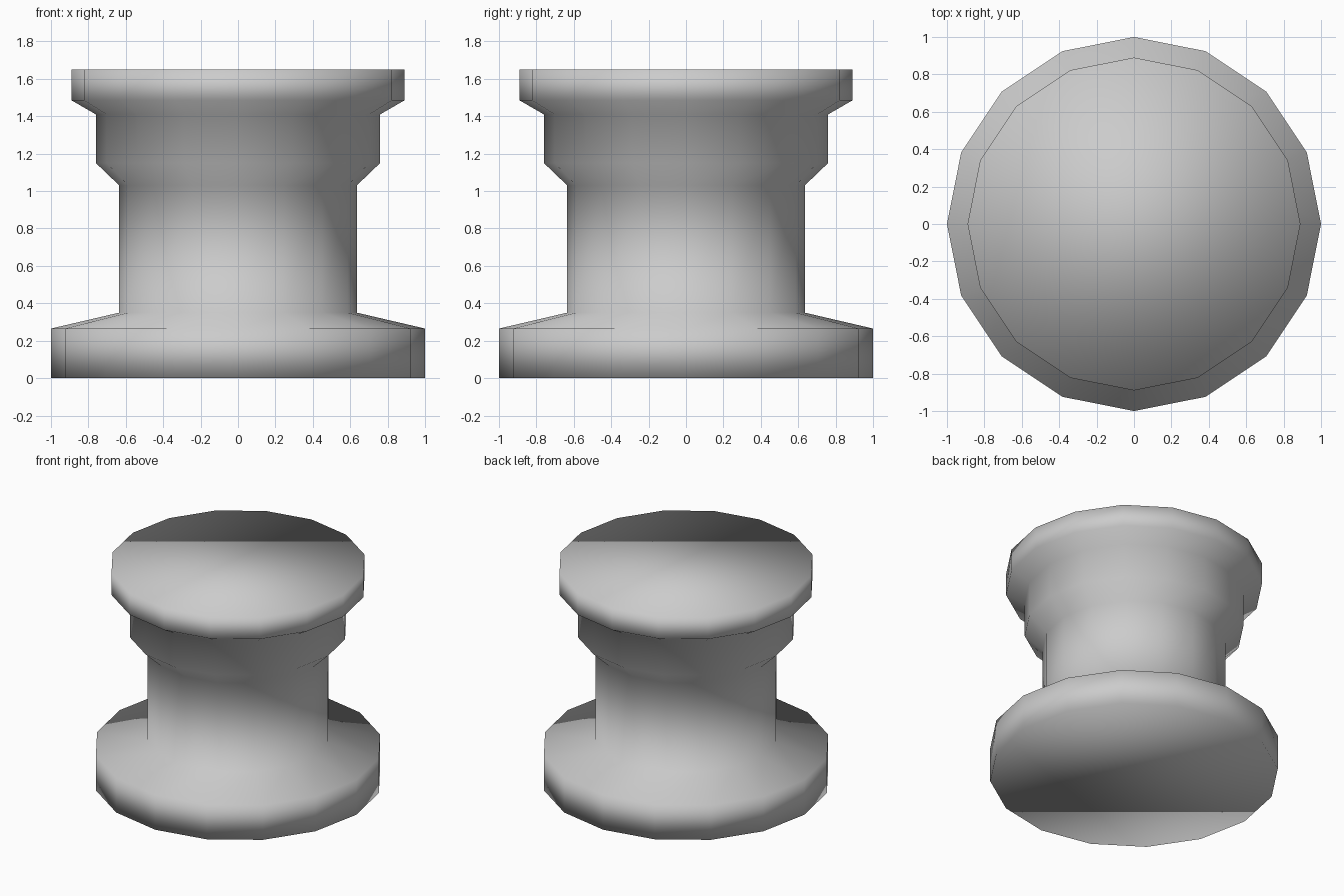
import bpy, bmesh
from math import cos, sin, tau

if "Cube" in bpy.data.objects:
    bpy.data.objects.remove(bpy.data.objects["Cube"])

SIDES = 16
# (radius, height) from the base flange up to the top rim
PROFILE = [(1.0, 0.0), (1.0, 0.265), (0.635, 0.35), (0.635, 1.03),
           (0.76, 1.15), (0.76, 1.41), (0.89, 1.485), (0.89, 1.65)]


def lathe(name, profile, sides):
    bm = bmesh.new()
    rings = [[bm.verts.new((r * cos(tau * i / sides), r * sin(tau * i / sides), z))
              for i in range(sides)] for r, z in profile]
    # side bands
    for low, high in zip(rings, rings[1:]):
        for i in range(sides):
            j = (i + 1) % sides
            bm.faces.new((low[i], low[j], high[j], high[i]))
    # flat caps
    bm.faces.new(rings[0][::-1])
    bm.faces.new(rings[-1])
    # smooth throughout, including across the rims
    for f in bm.faces:
        f.smooth = True
    mesh = bpy.data.meshes.new(name)
    bm.to_mesh(mesh)
    bm.free()
    obj = bpy.data.objects.new(name, mesh)
    bpy.context.collection.objects.link(obj)
    return obj


# Turned pedestal: base flange, column, collar and top rim in one body
lathe("pedestal", PROFILE, SIDES)
